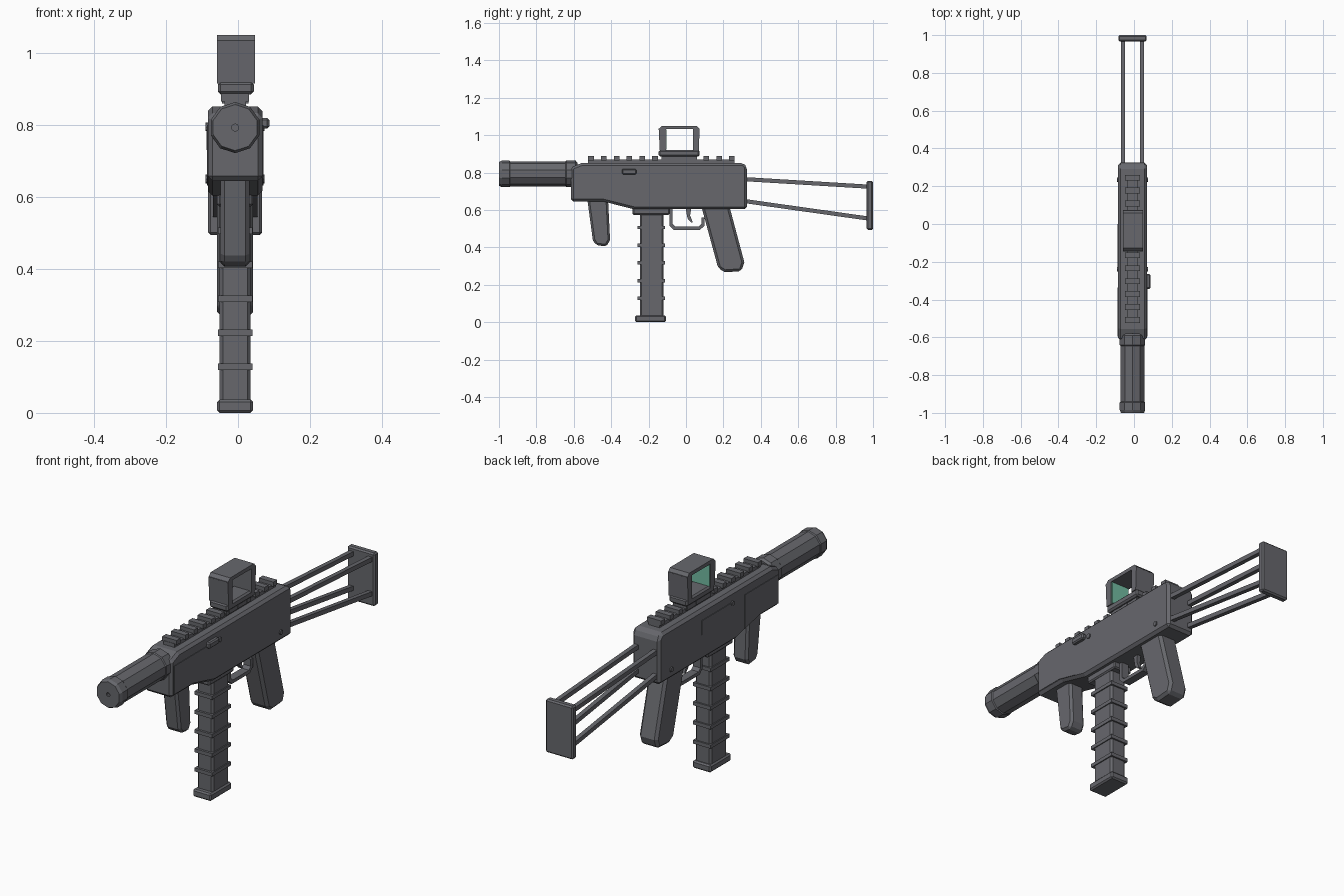
import bpy, bmesh, math
from mathutils import Vector

CX = -0.008  # centre line of the gun (the charging handle widens one side)


def material(name, rgb):
    m = bpy.data.materials.new(name)
    m.diffuse_color = (*rgb, 1)
    return m


GREY = material("gunmetal grey", (0.135, 0.137, 0.152))
GREEN = material("lens green", (0.17, 0.50, 0.36))


def finish(name, bm, bevel=0, mat=GREY):
    bmesh.ops.recalc_face_normals(bm, faces=bm.faces)
    me = bpy.data.meshes.new(name)
    bm.to_mesh(me)
    bm.free()
    me.materials.append(mat)
    ob = bpy.data.objects.new(name, me)
    bpy.context.collection.objects.link(ob)
    if bevel:
        b = ob.modifiers.new("chamfer", 'BEVEL')
        b.width, b.segments, b.limit_method = bevel, 1, 'ANGLE'
        b.angle_limit = math.radians(40)
    return ob


def profile(name, pts, half, x=CX, bevel=0, mat=GREY):
    """Extrude a (y, z) side outline across x."""
    bm = bmesh.new()
    f = bm.faces.new([bm.verts.new((x - half, y, z)) for y, z in pts])
    r = bmesh.ops.extrude_face_region(bm, geom=[f])
    vs = [v for v in r["geom"] if isinstance(v, bmesh.types.BMVert)]
    bmesh.ops.translate(bm, verts=vs, vec=Vector((2 * half, 0, 0)))
    return finish(name, bm, bevel, mat)


def box(name, y0, y1, z0, z1, half, x=CX, bevel=0, mat=GREY):
    return profile(name, [(y0, z0), (y1, z0), (y1, z1), (y0, z1)], half, x, bevel, mat)


def lathe(name, rings, z, sides=10):
    """Stack of (radius, y) rings around the y axis."""
    bm = bmesh.new()
    loops = []
    for r, y in rings:
        loops.append([bm.verts.new((CX + r * math.sin(2 * math.pi * i / sides), y,
                                    z + r * math.cos(2 * math.pi * i / sides)))
                      for i in range(sides)])
    for a, b in zip(loops, loops[1:]):
        for i in range(sides):
            j = (i + 1) % sides
            bm.faces.new((a[i], a[j], b[j], b[i]))
    bm.faces.new(loops[0])
    bm.faces.new(loops[-1])
    return finish(name, bm)


# Receiver body
profile("receiver", [(-0.615, 0.645), (-0.44, 0.645), (-0.28, 0.604), (0.326, 0.604),
                     (0.326, 0.83), (0.305, 0.852), (-0.555, 0.852), (-0.615, 0.828)],
        0.076, bevel=0.013)

# Suppressor with end rings and a small bore
lathe("suppressor", [(0.010, -0.96), (0.010, -1.0), (0.064, -1.0), (0.071, -0.985), (0.071, -0.945),
                     (0.067, -0.94), (0.067, -0.645), (0.071, -0.64), (0.071, -0.59),
                     (0.060, -0.58)], 0.793)

# Side plates, pins and charging handle
for s, side in ((-1, "left"), (1, "right")):
    profile("handguard_panel_" + side, [(-0.595, 0.66), (-0.45, 0.66), (-0.335, 0.632),
                                        (-0.335, 0.80), (-0.595, 0.80)], 0.003, CX + s * 0.0755)
    for y, z in ((0.235, 0.65), (-0.24, 0.795)):
        pts = [(y + 0.012 * math.cos(a * math.pi / 4), z + 0.012 * math.sin(a * math.pi / 4))
               for a in range(8)]
        profile("pin_" + side, pts, 0.005, CX + s * 0.077)
box("ejection_port_cover", -0.24, 0.0, 0.73, 0.80, 0.006, -0.081)
box("charging_handle", -0.343, -0.265, 0.79, 0.82, 0.013, 0.074, bevel=0.006)

# Top rail with teeth
box("rail_base", -0.525, 0.26, 0.845, 0.87, 0.03)
for i in range(12):
    y = -0.508 + i * 0.0685
    box("rail_tooth", y - 0.015, y + 0.015, 0.865, 0.888, 0.039)

# Sight: base, front and rear walls, roof and lens, open at the sides
box("sight_mount", -0.13, 0.06, 0.86, 0.892, 0.037)
box("sight_base", -0.146, 0.073, 0.885, 0.921, 0.05, -0.006, bevel=0.008)
profile("sight_front_wall", [(-0.14, 0.915), (-0.108, 0.915), (-0.108, 1.035), (-0.146, 1.035)],
        0.053, -0.006)
profile("sight_rear_wall", [(0.037, 0.915), (0.068, 0.915), (0.073, 1.035), (0.037, 1.035)],
        0.053, -0.006)
profile("sight_roof", [(-0.146, 1.032), (0.073, 1.032), (0.058, 1.05), (-0.128, 1.05)],
        0.053, -0.006)
box("sight_lens", -0.109, -0.103, 0.922, 1.031, 0.049, -0.006, mat=GREEN)

# Magazine with ribs, base and magazine well
box("magazine_well", -0.285, -0.088, 0.574, 0.62, 0.05, bevel=0.006)
box("magazine", -0.247, -0.12, 0.02, 0.60, 0.043, bevel=0.009)
for i in range(5):
    z = 0.128 + i * 0.0945
    box("magazine_rib", -0.258, -0.112, z - 0.009, z + 0.009, 0.048)
box("magazine_base", -0.272, -0.108, 0.0, 0.037, 0.05, bevel=0.007)

# Foregrip and pistol grip
profile("foregrip", [(-0.528, 0.66), (-0.417, 0.66), (-0.406, 0.44), (-0.425, 0.405),
                     (-0.480, 0.412), (-0.498, 0.438)], 0.040, bevel=0.011)
profile("pistol_grip", [(0.082, 0.62), (0.232, 0.62), (0.312, 0.32), (0.296, 0.273),
                        (0.208, 0.267), (0.172, 0.289)], 0.050, bevel=0.013)

# Trigger guard and trigger
profile("trigger_guard", [(-0.088, 0.61), (-0.088, 0.515), (-0.066, 0.494), (0.075, 0.494),
                          (0.098, 0.515), (0.098, 0.56), (0.082, 0.56), (0.082, 0.525),
                          (0.068, 0.511), (-0.058, 0.511), (-0.072, 0.525), (-0.072, 0.61)], 0.02)
profile("trigger", [(-0.002, 0.61), (0.028, 0.61), (0.022, 0.57), (0.036, 0.535),
                    (0.028, 0.532), (0.008, 0.555)], 0.01)

# Folding stock: four rods and a butt plate
for x in (CX - 0.051, CX + 0.051):
    for name, z0, z1 in (("upper", 0.765, 0.725), ("lower", 0.648, 0.555)):
        profile("stock_rod_" + name, [(0.31, z0 - 0.011), (0.97, z1 - 0.011),
                                      (0.97, z1 + 0.011), (0.31, z0 + 0.011)], 0.011, x)
box("butt_plate", 0.966, 1.0, 0.494, 0.756, 0.075, bevel=0.007)
